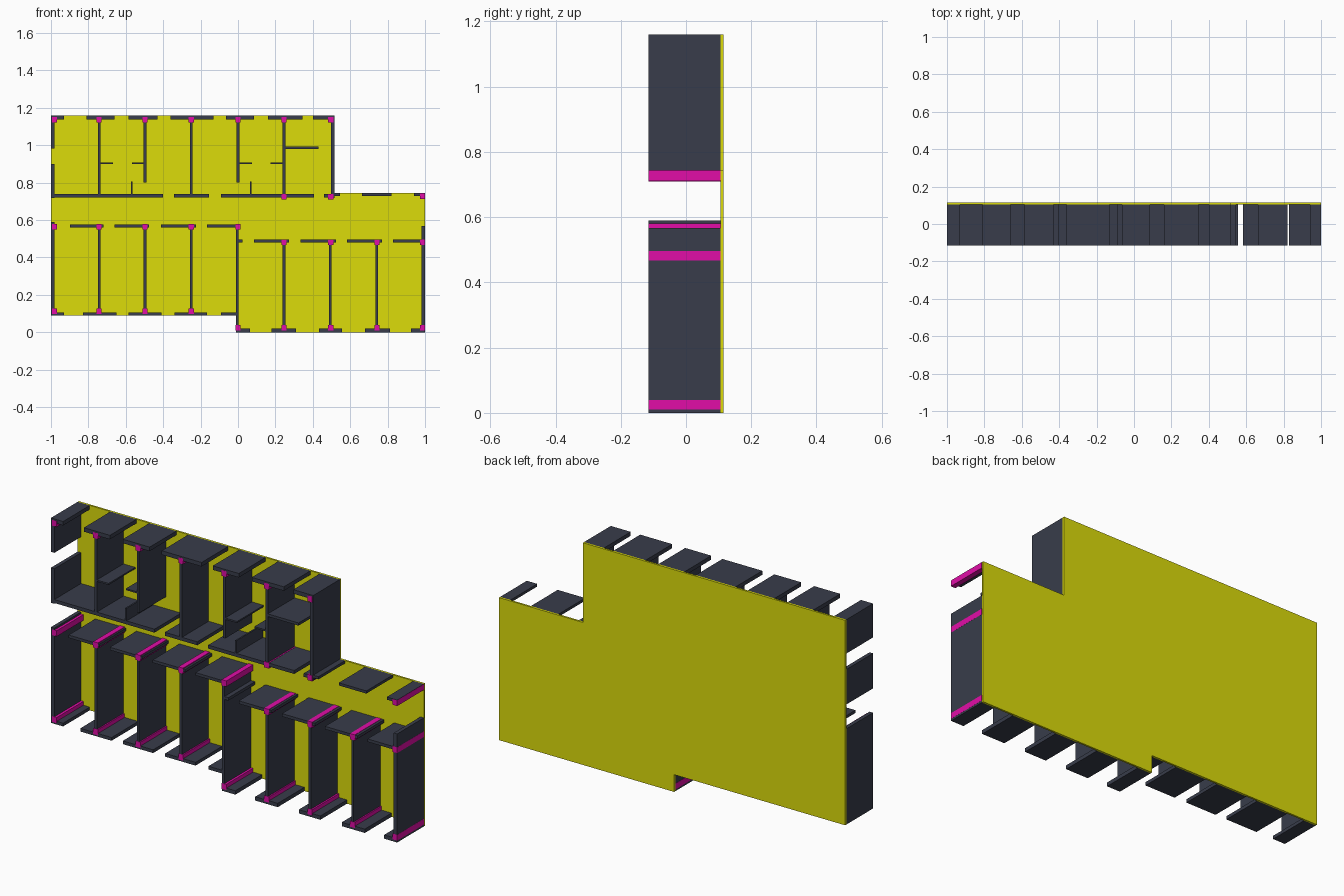
import bpy, bmesh

if "Cube" in bpy.data.objects:
    bpy.data.objects.remove(bpy.data.objects["Cube"])

Y_FRONT, Y_SLAB, Y_BACK = -0.115, 0.105, 0.115


def material(name, rgb):
    m = bpy.data.materials.new(name)
    m.diffuse_color = (*rgb, 1)
    m.use_nodes = True
    m.node_tree.nodes["Principled BSDF"].inputs["Base Color"].default_value = m.diffuse_color
    return m


WALL = material("wall_slate", (0.04, 0.046, 0.07))
FLOOR = material("floor_yellow", (0.72, 0.72, 0.003))
PILLAR = material("pillar_magenta", (0.75, 0.004, 0.39))


def finish(name, bm, mat):
    bmesh.ops.recalc_face_normals(bm, faces=bm.faces[:])
    me = bpy.data.meshes.new(name)
    bm.to_mesh(me)
    bm.free()
    me.materials.append(mat)
    ob = bpy.data.objects.new(name, me)
    bpy.context.collection.objects.link(ob)


def extrude_outline(bm, pts, y0, y1):
    face = bm.faces.new([bm.verts.new((x, y0, z)) for x, z in pts])
    res = bmesh.ops.extrude_face_region(bm, geom=[face])
    verts = [g for g in res["geom"] if isinstance(g, bmesh.types.BMVert)]
    bmesh.ops.translate(bm, verts=verts, vec=(0, y1 - y0, 0))


def boxes(name, rects, mat, y0=Y_FRONT, y1=Y_SLAB):
    bm = bmesh.new()
    for x0, x1, z0, z1 in rects:
        extrude_outline(bm, [(x0, z0), (x1, z0), (x1, z1), (x0, z1)], y0, y1)
    finish(name, bm, mat)


def row(name, z0, z1, spans):
    """Horizontal wall broken by door or window gaps."""
    boxes(name, [(a, b, z0, z1) for a, b in spans], WALL)


def column(name, x0, x1, spans):
    """Vertical wall broken by gaps."""
    boxes(name, [(x0, x1, a, b) for a, b in spans], WALL)


# floor slab
bm = bmesh.new()
extrude_outline(bm, [(-1, .09), (-.012, .09), (-.012, 0), (1, 0), (1, .744),
                     (.515, .744), (.515, 1.16), (-1, 1.16)], Y_SLAB, Y_BACK)
finish("floor_slab", bm, FLOOR)

# outer walls
row("top_outer_wall", 1.139, 1.16,
    [(-1, -.93), (-.81, -.66), (-.585, -.43), (-.36, -.13),
     (-.065, .085), (.16, .345), (.40, .515)])
row("lower_left_outer_wall", .09, .107,
    [(-1, -.93), (-.83, -.65), (-.585, -.41), (-.34, -.165), (-.09, -.005)])
row("lower_right_outer_wall", 0, .02,
    [(-.012, .065), (.18, .31), (.432, .556), (.68, .813), (.925, 1)])
row("corridor_outer_wall", .73, .744,
    [(.515, .545), (.663, .822), (.94, 1)])
column("left_outer_wall", -1, -.98, [(.09, .59), (.717, .90), (.983, 1.16)])
column("right_outer_wall", .98, 1, [(0, .567)])
column("upper_end_wall", .496, .515, [(.717, 1.16)])

# corridor walls with doorways
row("upper_corridor_wall", .721, .739,
    [(-1, -.402), (-.342, -.155), (-.092, .405), (.46, .515)])
row("lower_left_corridor_wall", .561, .576,
    [(-1, -.97), (-.898, -.72), (-.66, -.475), (-.412, -.225), (-.165, .01)])
row("lower_right_corridor_wall", .48, .4955,
    [(-.012, .025), (.085, .272), (.335, .524), (.583, .77), (.829, 1)])

# room dividers
T = .007
for i, (x, z) in enumerate([(-.742, .73), (-.497, .80), (-.25, .73),
                            (0, .80), (.246, .73)]):
    column(f"upper_divider_{i + 1}", x - T, x + T, [(z, 1.145)])
for i, x in enumerate([-.742, -.497, -.25]):
    column(f"lower_left_divider_{i + 1}", x - T, x + T, [(.10, .57)])
column("lower_middle_divider", -.012, .002, [(0, .576)])
for i, x in enumerate([.246, .494, .742]):
    column(f"lower_right_divider_{i + 1}", x - T, x + T, [(.01, .49)])

# thin partitions of the two small room suites
for i, x in enumerate([-.742, 0]):
    row(f"thin_partition_{i + 1}", .899, .907, [(x, x + .075), (x + .175, x + .245)])
    xs = (-.567, .067)[i]
    column(f"thin_stub_{i + 1}", xs - .004, xs + .004, [(.73, .805)])
row("closet_partition", .98, .994, [(.246, .43)])

# structural pillars at the wall junctions
GRID = [-.98, -.742, -.497, -.25, 0, .246, .496, .742, .987]
PLACES = [(1.137, GRID[:7]), (.725, GRID[5:7]), (.728, GRID[8:]),
          (.565, GRID[:5]), (.112, GRID[:4]), (.482, GRID[5:]), (.025, GRID[4:])]
H = .0135
boxes("pillars", [(x - H, x + H, z - .015, z + .015) if x < .98 else
                  (x - H, 1.0005, z - .015, z + .015)
                  for z, xs in PLACES for x in xs],
      PILLAR, Y_FRONT - .0005, Y_SLAB)
